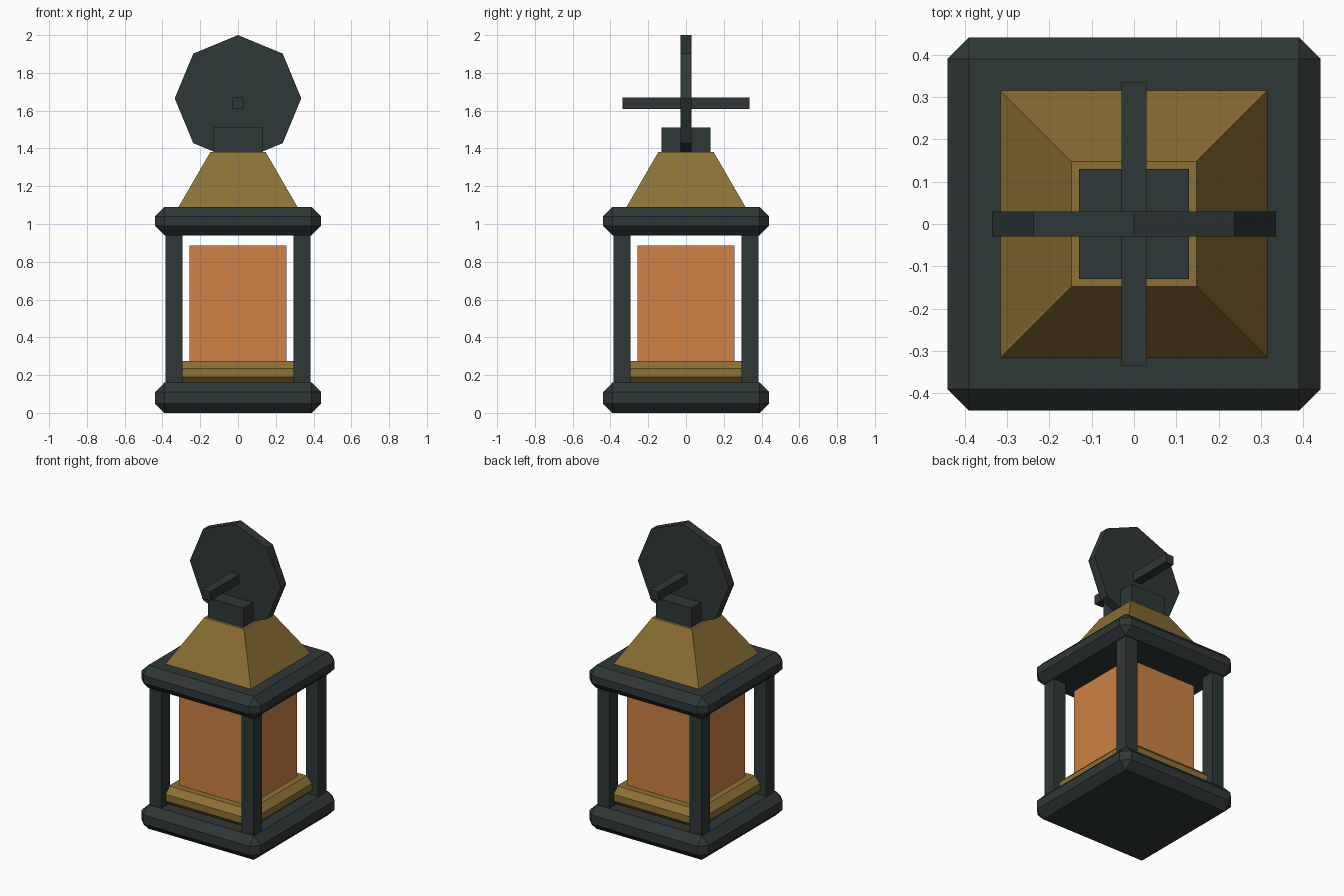
import bpy, bmesh, math
from mathutils import Matrix

if "Cube" in bpy.data.objects:
    bpy.data.objects.remove(bpy.data.objects["Cube"])


def material(name, rgb):
    m = bpy.data.materials.new(name)
    m.diffuse_color = (*rgb, 1)
    m.use_nodes = True
    m.node_tree.nodes["Principled BSDF"].inputs["Base Color"].default_value = m.diffuse_color
    return m


IRON = material("dark iron", (0.028, 0.039, 0.038))
BRASS = material("aged brass", (0.265, 0.165, 0.035))
GLASS = material("amber glass", (0.61, 0.225, 0.058))


def finish(name, bm, mat):
    bmesh.ops.recalc_face_normals(bm, faces=bm.faces)
    me = bpy.data.meshes.new(name)
    bm.to_mesh(me)
    bm.free()
    me.materials.append(mat)
    ob = bpy.data.objects.new(name, me)
    bpy.context.collection.objects.link(ob)
    return ob


def box(name, x, y, z, mat, bevel=0):
    """Box from (min, max) ranges, optionally with chamfered edges."""
    bm = bmesh.new()
    size = [r[1] - r[0] for r in (x, y, z)]
    mid = [(r[1] + r[0]) / 2 for r in (x, y, z)]
    bmesh.ops.create_cube(bm, size=1, matrix=Matrix.Translation(mid) @ Matrix.Diagonal((*size, 1)))
    if bevel:
        bmesh.ops.bevel(bm, geom=bm.edges[:], offset=bevel, offset_type='OFFSET',
                        segments=1, affect='EDGES')
    return finish(name, bm, mat)


def square(name, half, z, mat, bevel=0):
    return box(name, (-half, half), (-half, half), z, mat, bevel)


# Chamfered base and top slabs, brass tray, glass body
square("base_slab", 0.44, (0.0, 0.16), IRON, 0.05)
square("top_slab", 0.44, (0.94, 1.09), IRON, 0.05)
square("brass_tray", 0.34, (0.15, 0.275), BRASS, 0.04)
square("glass_body", 0.257, (0.27, 0.885), GLASS)

# Four corner posts
for sx, side in ((-1, "left"), (1, "right")):
    for sy, end in ((-1, "front"), (1, "back")):
        x, y = sx * 0.34, sy * 0.34
        box(f"{end}_{side}_post", (x - 0.045, x + 0.045), (y - 0.045, y + 0.045),
            (0.14, 0.96), IRON)

# Tapered square roof
bm = bmesh.new()
r2 = math.sqrt(2)
bmesh.ops.create_cone(bm, cap_ends=True, segments=4, radius1=0.315 * r2, radius2=0.147 * r2,
                      depth=0.29, matrix=Matrix.Translation((0, 0, 1.235)) @ Matrix.Rotation(math.pi / 4, 4, 'Z'))
finish("roof", bm, BRASS)

# Neck block on the roof
square("neck", 0.13, (1.38, 1.51), IRON)

# Eight-sided disc standing upright, facing front and back
bm = bmesh.new()
bmesh.ops.create_cone(bm, cap_ends=True, segments=8, radius1=0.335, radius2=0.335, depth=0.06,
                      matrix=Matrix.Translation((0, 0, 1.665)) @ Matrix.Rotation(math.pi / 2, 4, 'X'))
finish("handle_disc", bm, IRON)

# Bar passing through the disc
box("handle_bar", (-0.03, 0.03), (-0.335, 0.335), (1.61, 1.67), IRON)
